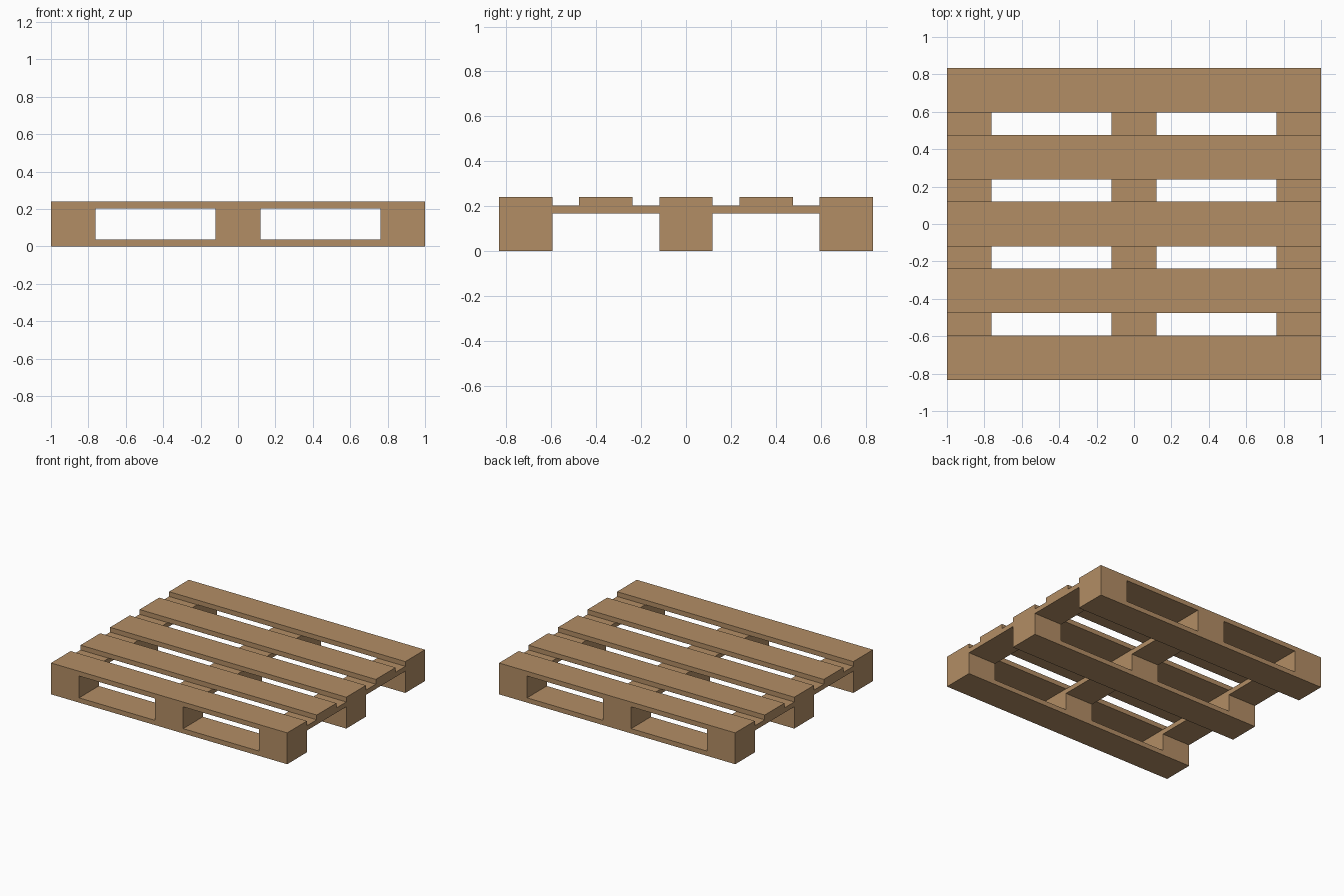
import bpy

cube = bpy.data.objects.get("Cube")
if cube:
    bpy.data.objects.remove(cube, do_unlink=True)

# Wood colour
COLOUR = (0.45, 0.27, 0.13, 1.0)
wood = bpy.data.materials.new("light_brown_wood")
wood.use_nodes = True
wood.diffuse_color = COLOUR
wood.node_tree.nodes["Principled BSDF"].inputs["Base Color"].default_value = COLOUR

BOARD = 0.238            # board width
THICK = 0.0365           # board thickness
HALF_Y = 0.833           # half depth of the pallet
HEIGHT = 0.24
OUTER_X = 1 - BOARD / 2
OUTER_Y = HALF_Y - BOARD / 2


def box(name, x, y, size_x, size_y, z0, z1):
    bpy.ops.mesh.primitive_cube_add(size=1, location=(x, y, (z0 + z1) / 2))
    ob = bpy.context.object
    ob.name = name
    ob.scale = (size_x, size_y, z1 - z0)
    bpy.ops.object.transform_apply(location=False, rotation=False, scale=True)
    ob.data.materials.append(wood)
    return ob


deck_z = HEIGHT - THICK
stringer_z = deck_z - THICK

# Five deck boards across the top
for i in range(-2, 3):
    box("deck_board", 0, i * OUTER_Y / 2, 2, BOARD, deck_z, HEIGHT)

# Three stringer boards running front to back beneath the deck
for i in (-1, 0, 1):
    box("stringer_board", i * OUTER_X, 0, BOARD, 2 * HALF_Y, stringer_z, deck_z)

# Three runners on the ground, each carrying three spacer blocks
for j in (-1, 0, 1):
    box("bottom_runner", 0, j * OUTER_Y, 2, BOARD, 0, THICK)
    for i in (-1, 0, 1):
        box("spacer_block", i * OUTER_X, j * OUTER_Y, BOARD, BOARD, THICK, stringer_z)
